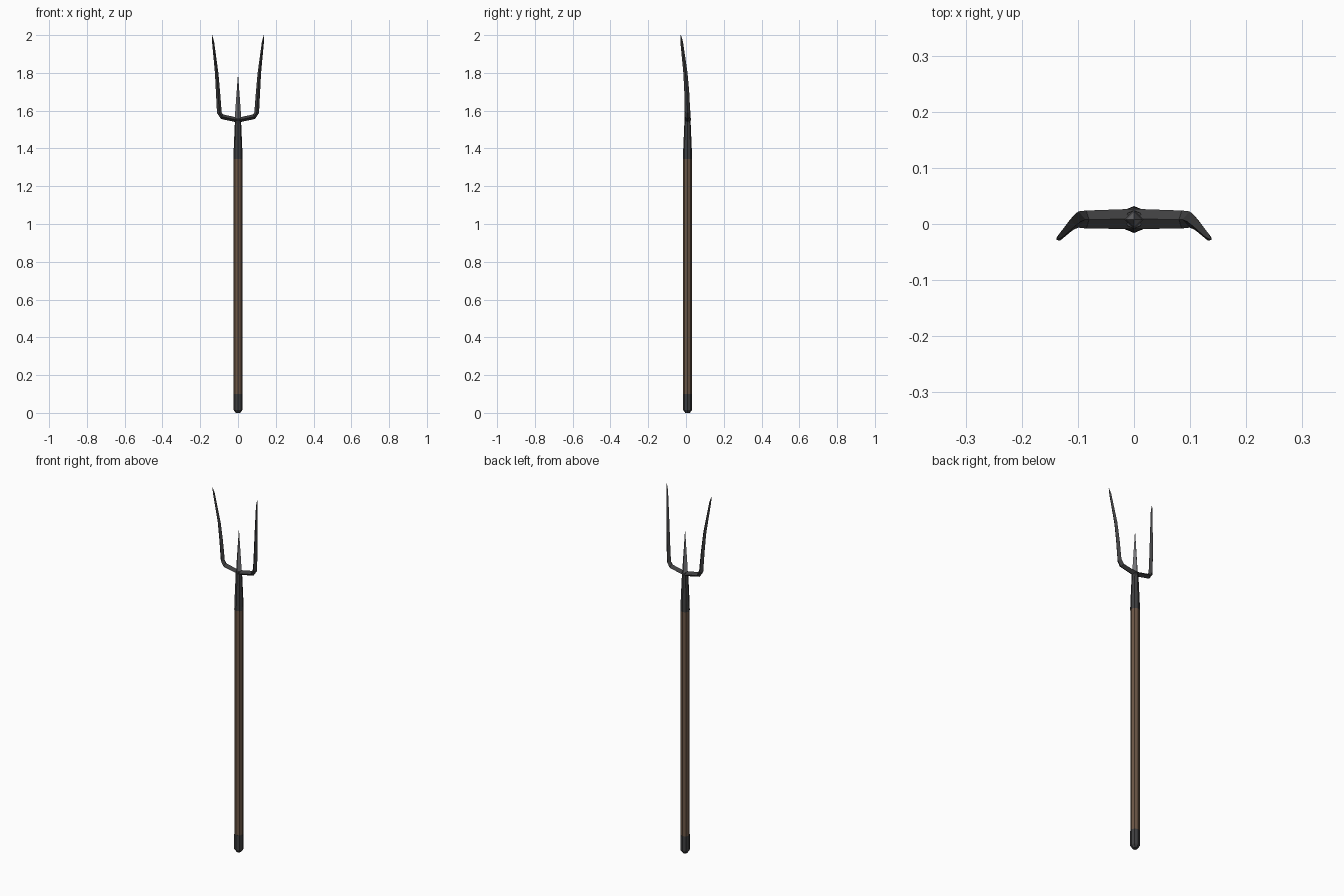
import bpy, bmesh, math
from mathutils import Vector

if "Cube" in bpy.data.objects:
    bpy.data.objects.remove(bpy.data.objects["Cube"])

CY = 0.008  # centre line of the shaft in y


def material(name, rgb):
    m = bpy.data.materials.new(name)
    m.diffuse_color = (*rgb, 1)
    m.use_nodes = True
    m.node_tree.nodes["Principled BSDF"].inputs["Base Color"].default_value = m.diffuse_color
    return m


WOOD = material("brown wood", (0.15, 0.095, 0.062))
IRON = material("dark iron", (0.05, 0.05, 0.052))
STEEL = material("grey steel", (0.17, 0.17, 0.18))


def finish(name, bm, mat):
    bmesh.ops.recalc_face_normals(bm, faces=bm.faces)
    me = bpy.data.meshes.new(name)
    bm.to_mesh(me)
    bm.free()
    me.materials.append(mat)
    ob = bpy.data.objects.new(name, me)
    bpy.context.collection.objects.link(ob)
    return ob


def skin(name, rings, mat):
    """Bridge a list of vertex-position rings and cap both ends."""
    bm = bmesh.new()
    rows = [[bm.verts.new(p) for p in ring] for ring in rings]
    n = len(rows[0])
    for a, b in zip(rows, rows[1:]):
        for i in range(n):
            j = (i + 1) % n
            bm.faces.new((a[i], a[j], b[j], b[i]))
    bm.faces.new(rows[0])
    bm.faces.new(rows[-1])
    return finish(name, bm, mat)


def lathe(name, profile, mat, sides=8):
    """Faceted upright part from (radius, z) pairs."""
    return skin(name, [[(r * math.cos(math.tau * i / sides),
                         CY + r * math.sin(math.tau * i / sides), z)
                        for i in range(sides)] for r, z in profile], mat)


# Shaft and its iron fittings
lathe("wooden_shaft", [(0.0235, 0.10), (0.0235, 1.35)], WOOD)
lathe("butt_cap", [(0.012, 0.0), (0.024, 0.016), (0.024, 0.10)], IRON)
lathe("socket", [(0.024, 1.345), (0.023, 1.39), (0.0165, 1.54), (0.016, 1.56)], IRON)

# Four-sided middle spike
lathe("middle_spike", [(0.017, 1.55), (0.0145, 1.6), (0.0005, 1.79)], STEEL, 4)

# Outer tines: diamond section swept along (x, y, z, half width, half depth)
PATH = [(0, 0.009, 1.55, 0.013, 0.018),
        (0.085, 0.008, 1.568, 0.013, 0.016),
        (0.099, 0.008, 1.59, 0.0125, 0.0145),
        (0.106, 0.004, 1.70, 0.011, 0.013),
        (0.113, -0.003, 1.80, 0.009, 0.011),
        (0.132, -0.023, 1.965, 0.0055, 0.007),
        (0.1375, -0.0275, 2.0, 0.001, 0.001)]
for side, label in ((1, "right"), (-1, "left")):
    pts = [Vector((side * p[0], p[1], p[2])) for p in PATH]
    rings = []
    for i, c in enumerate(pts):
        t = (pts[min(i + 1, len(pts) - 1)] - pts[max(i - 1, 0)]).normalized()
        if i == 0:
            t = Vector((side, 0, 0))
        across = t.cross(Vector((0, 1, 0))).normalized()
        depth = across.cross(t).normalized()
        w, d = PATH[i][3:]
        rings.append([c + across * w, c + depth * d, c - across * w, c - depth * d])
    skin(label + "_tine", rings, IRON)
